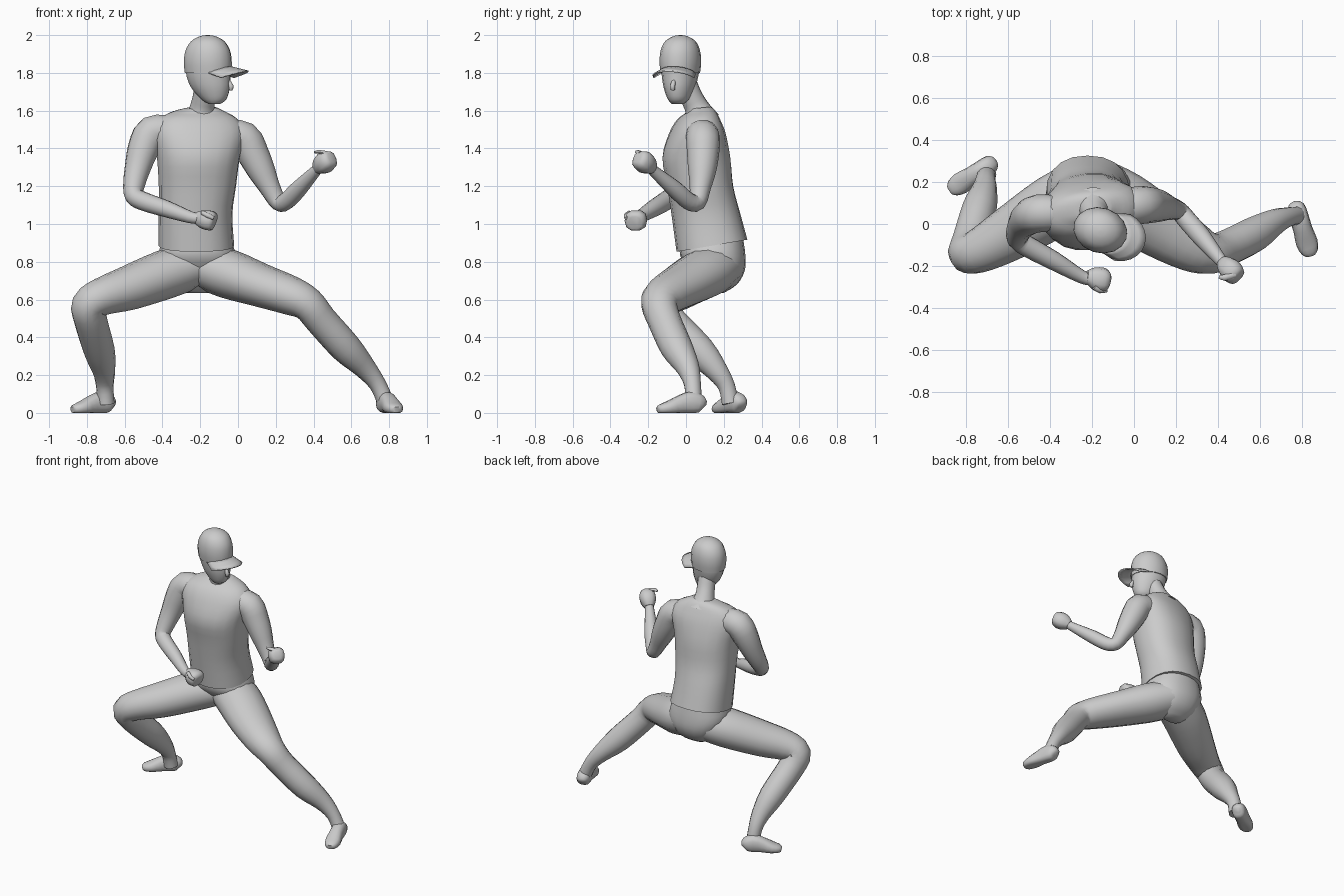
import bpy, bmesh
from math import sin, cos, pi, radians, copysign
from mathutils import Vector


def finish(name, bm, angle=50):
    bmesh.ops.recalc_face_normals(bm, faces=bm.faces)
    me = bpy.data.meshes.new(name)
    bm.to_mesh(me)
    bm.free()
    ob = bpy.data.objects.new(name, me)
    bpy.context.collection.objects.link(ob)
    bpy.ops.object.select_all(action='DESELECT')
    ob.select_set(True)
    bpy.context.view_layer.objects.active = ob
    bpy.ops.object.shade_smooth_by_angle(angle=radians(angle))
    return ob


def spline(pts, sub=3):
    """Catmull-Rom through tuples of any length."""
    p = [pts[0]] + list(pts) + [pts[-1]]
    out = []
    for i in range(1, len(p) - 2):
        for k in range(sub):
            t = k / sub
            out.append([0.5 * (2*b + (c-a)*t + (2*a-5*b+4*c-d)*t*t + (3*b-a-3*c+d)*t**3)
                        for a, b, c, d in zip(p[i-1], p[i], p[i+1], p[i+2])])
    return out + [list(pts[-1])]


def skin(name, rings):
    bm = bmesh.new()
    vs = [[bm.verts.new(v) for v in r] for r in rings]
    n = len(vs[0])
    for a, b in zip(vs, vs[1:]):
        for i in range(n):
            bm.faces.new((a[i], a[(i+1) % n], b[(i+1) % n], b[i]))
    bm.faces.new(vs[0])
    bm.faces.new(vs[-1])
    return finish(name, bm)


def unit_ring(sides, power):
    e = 2 / power
    ang = [2 * pi * i / sides for i in range(sides)]
    return [(copysign(abs(cos(a))**e, cos(a)), copysign(abs(sin(a))**e, sin(a))) for a in ang]


def limb(name, pts, sides=14, power=2, sub=3):
    """Tube along points (x, y, z, horizontal radius, other radius)."""
    s = spline(pts, sub)
    pos = [Vector(q[:3]) for q in s]
    rings, side = [], None
    for i, q in enumerate(s):
        t = (pos[min(i+1, len(s)-1)] - pos[max(i-1, 0)]).normalized()
        if side is None:
            side = t.cross(Vector((0, 0, 1)))
        side = (side - t * side.dot(t)).normalized()
        up = t.cross(side)
        ring = [pos[i] + side*(u*q[3]) + up*(v*q[4]) for u, v in unit_ring(sides, power)]
        for v in ring:
            v.z = max(v.z, 0.0)
        rings.append(ring)
    return skin(name, rings)


def stack(name, rows, sides=20, power=2.3, sub=3):
    """Horizontal rings (x0, x1, y0, y1, z, yaw degrees, tilt)."""
    rings = []
    for x0, x1, y0, y1, z, yaw, tilt in spline(rows, sub):
        a, rx, ry = radians(yaw), (x1-x0)/2, (y1-y0)/2
        ring = []
        for u, v in unit_ring(sides, power):
            dx, dy = u*rx*cos(a) - v*ry*sin(a), u*rx*sin(a) + v*ry*cos(a)
            ring.append(Vector(((x0+x1)/2 + dx, (y0+y1)/2 + dy, z + tilt*dy)))
        rings.append(ring)
    return skin(name, rings)


# Shirt torso and pelvis
stack("shirt", [
    (-.42, -.02, -.05, .325, .885, 0, .17), (-.42, -.03, -.075, .285, 1.05, 2, .08),
    (-.42, -.01, -.10, .25, 1.2, 4, 0), (-.43, .01, -.125, .235, 1.35, 6, 0),
    (-.45, .04, -.085, .205, 1.48, 8, 0), (-.42, .0, -.04, .175, 1.555, 8, 0),
    (-.35, -.07, .0, .15, 1.595, 8, .1), (-.27, -.11, .02, .13, 1.615, 8, .1)])
stack("pelvis", [
    (-.27, -.15, .12, .20, .635, 0, 0), (-.34, -.08, .07, .27, .68, 0, 0),
    (-.39, -.03, .02, .31, .75, 0, 0), (-.42, -.01, -.03, .315, .83, 0, 0),
    (-.40, -.04, -.03, .30, .92, 0, .1)])

# Neck, head and nose
limb("neck", [(-.19, .08, 1.55, .10, .10), (-.19, .06, 1.61, .068, .068),
              (-.18, .03, 1.67, .06, .06), (-.17, .0, 1.74, .06, .06)])
Y = -18
stack("head", [
    (-.155, -.095, -.075, -.015, 1.635, Y, 0), (-.195, -.06, -.095, .015, 1.66, Y, 0),
    (-.25, -.04, -.115, .045, 1.72, Y, 0), (-.275, -.037, -.125, .062, 1.78, Y, 0),
    (-.28, -.035, -.13, .07, 1.83, Y, 0)], sides=16, power=2)
limb("nose", [(-.055, -.062, 1.765, .008, .008), (-.036, -.071, 1.73, .015, .014),
              (-.04, -.068, 1.71, .01, .01)], sides=8, sub=2)

# Cap crown and arched visor
stack("cap_crown", [
    (-.285, -.032, -.132, .072, 1.80, Y, 0), (-.29, -.03, -.138, .078, 1.86, Y, 0),
    (-.28, -.04, -.132, .072, 1.92, Y, 0), (-.25, -.07, -.11, .05, 1.967, Y, 0),
    (-.205, -.115, -.07, .01, 1.993, Y, 0), (-.165, -.155, -.035, -.025, 2.0, Y, 0)],
    sides=16, power=2)
bm = bmesh.new()
N, M, grid = 10, 3, []
for i in range(N + 1):
    s = -1 + 2*i/N
    row = []
    for j in range(M + 1):
        t = j / M
        inner = Vector((.118*cos(s*1.3), .10*sin(s*1.3), 0))
        outer = Vector((.05 + .172*cos(s*1.3)**.8, .122*sin(s*1.3), 0))
        p = inner.lerp(outer, t)
        z = 1.838 - .025*t - .035*s*s
        a = radians(Y)
        row.append(bm.verts.new((-.16 + p.x*cos(a) - p.y*sin(a), -.03 + p.x*sin(a) + p.y*cos(a), z)))
    grid.append(row)
for a, b in zip(grid, grid[1:]):
    for j in range(M):
        bm.faces.new((a[j], b[j], b[j+1], a[j+1]))
visor = finish("cap_visor", bm)
mod = visor.modifiers.new("thickness", 'SOLIDIFY')
mod.thickness = .008


def round_limb(name, pts):
    limb(name, [(*p[:4], p[3]) for p in pts])


# Arms, shoulder to wrist
round_limb("left_arm", [
    (-.07, .08, 1.47, .085), (.03, .09, 1.455, .09), (.08, .09, 1.37, .085), (.125, .085, 1.28, .074),
    (.17, .075, 1.19, .056), (.215, .06, 1.115, .046), (.255, .015, 1.12, .046),
    (.32, -.06, 1.185, .045), (.41, -.17, 1.28, .03), (.44, -.20, 1.31, .028)])
round_limb("right_arm", [
    (-.36, .05, 1.49, .085), (-.455, .05, 1.485, .09), (-.50, .03, 1.4, .084), (-.53, .0, 1.3, .07),
    (-.55, -.04, 1.21, .058), (-.55, -.075, 1.15, .05), (-.50, -.11, 1.12, .05),
    (-.38, -.175, 1.08, .045), (-.25, -.25, 1.035, .032), (-.20, -.265, 1.03, .028)])

# Fists and thumbs
limb("left_fist", [(.42, -.18, 1.29, .03, .03), (.44, -.20, 1.31, .048, .05), (.465, -.225, 1.33, .055, .056),
                   (.487, -.25, 1.345, .046, .045), (.495, -.258, 1.35, .025, .025)], 10, 2.6, 2)
limb("right_fist", [(-.225, -.25, 1.035, .03, .03), (-.195, -.255, 1.028, .05, .046),
                    (-.16, -.265, 1.02, .06, .054), (-.13, -.27, 1.015, .052, .05),
                    (-.12, -.272, 1.012, .03, .03)], 10, 2.6, 2)
limb("left_thumb", [(.405, -.25, 1.38, .008, .006), (.43, -.255, 1.382, .015, .01),
                    (.48, -.24, 1.37, .016, .014)], 8, 2, 2)
limb("right_thumb", [(-.19, -.30, 1.06, .012, .012), (-.16, -.315, 1.045, .015, .014),
                     (-.13, -.315, 1.03, .01, .01)], 8, 2, 2)

# Legs, hip to ankle
limb("right_leg", [
    (-.25, .15, .775, .15, .12), (-.38, .085, .735, .15, .13), (-.58, -.04, .66, .13, .118),
    (-.72, -.12, .615, .108, .10), (-.79, -.14, .57, .095, .092), (-.78, -.09, .49, .09, .088),
    (-.735, .07, .33, .085, .083), (-.71, .165, .22, .06, .06), (-.705, .215, .14, .046, .046),
    (-.70, .235, .05, .046, .046)])
limb("left_leg", [
    (-.17, .16, .775, .15, .12), (-.05, .095, .735, .155, .13), (.12, -.015, .675, .145, .115),
    (.28, -.11, .62, .12, .103), (.37, -.14, .575, .098, .09), (.44, -.115, .49, .088, .085),
    (.57, -.05, .345, .085, .083), (.67, .01, .24, .062, .06), (.74, .035, .15, .045, .045),
    (.785, .04, .05, .045, .045)])


# Shoes: flat soles, heel to toe
def shoe(name, heel, toe):
    prof = [(0, .035, .02, .02), (.06, .045, .042, .045), (.25, .055, .046, .06),
            (.5, .045, .046, .05), (.75, .028, .052, .036), (.93, .02, .04, .026), (1, .016, .022, .016)]
    h, t = Vector(heel), Vector(toe)
    limb(name, [(*h.lerp(t, f), z, a, b) for f, z, a, b in prof], 14, 2.4, 2)


shoe("right_shoe", (-.665, .295), (-.875, .16))
shoe("left_shoe", (.765, .095), (.84, -.15))
